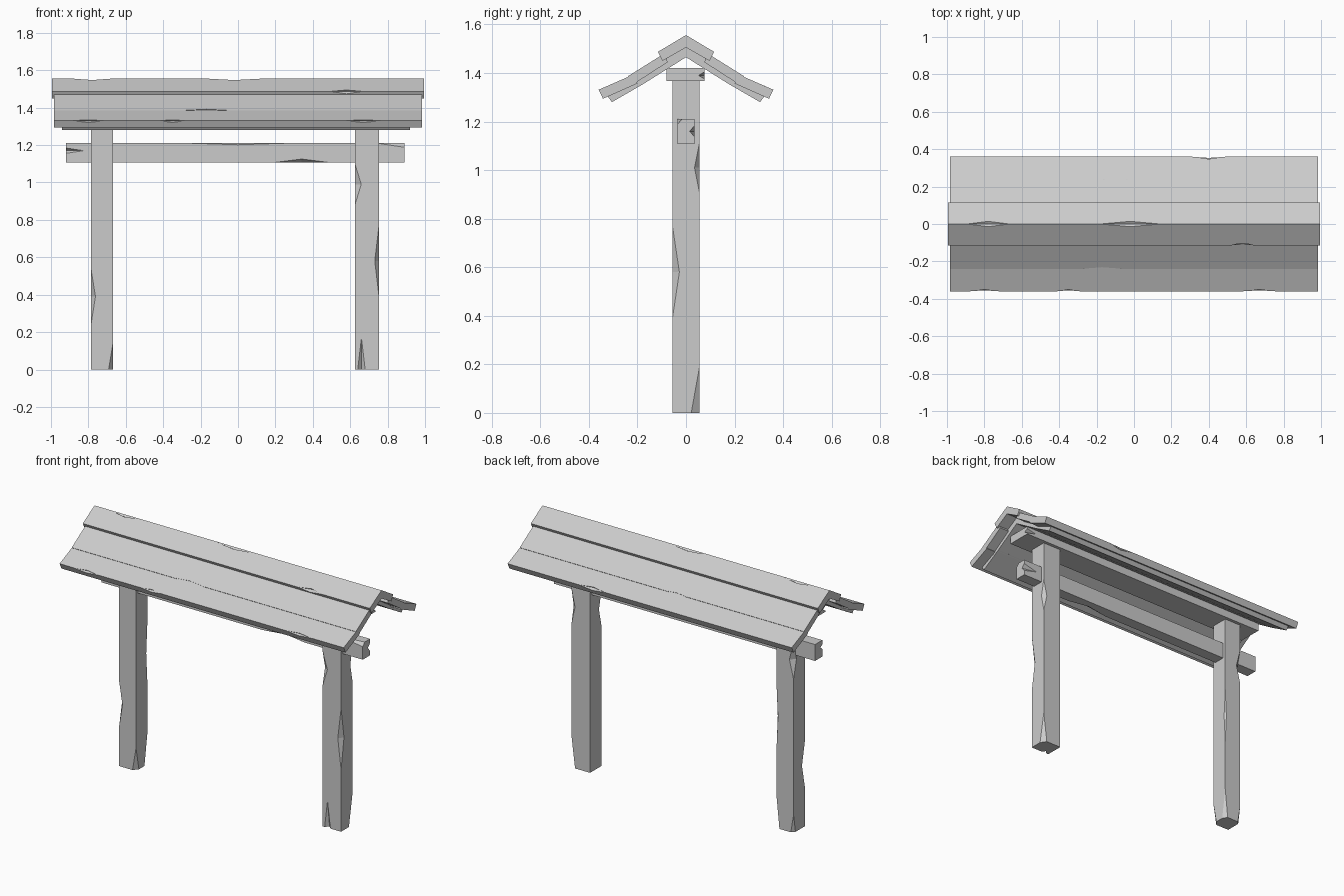
import bpy
import bmesh
from mathutils import Vector

cube = bpy.data.objects.get("Cube")
if cube:
    bpy.data.objects.remove(cube, do_unlink=True)

grey = bpy.data.materials.new("weathered grey")
grey.use_nodes = True
GREY = (0.6, 0.6, 0.6, 1)
grey.diffuse_color = GREY
grey.node_tree.nodes["Principled BSDF"].inputs["Base Color"].default_value = GREY


def make_object(name, bm):
    bmesh.ops.recalc_face_normals(bm, faces=bm.faces)
    mesh = bpy.data.meshes.new(name)
    bm.to_mesh(mesh)
    bm.free()
    mesh.materials.append(grey)
    obj = bpy.data.objects.new(name, mesh)
    bpy.context.collection.objects.link(obj)
    return obj


def add_chip(bm, centre, radii):
    """Stretched octahedron that bites a faceted chip out of an edge."""
    c = Vector(centre)
    tips = []
    for axis in range(3):
        step = Vector((0, 0, 0))
        step[axis] = radii[axis]
        tips.append((bm.verts.new(c + step), bm.verts.new(c - step)))
    for a in tips[0]:
        for b in tips[1]:
            for d in tips[2]:
                bm.faces.new((a, b, d))


def timber(name, profile, x0, x1, chips=()):
    """Extrude a (y, z) profile along x, then cut the chips away."""
    bm = bmesh.new()
    face = bm.faces.new([bm.verts.new((x0, y, z)) for y, z in profile])
    ext = bmesh.ops.extrude_face_region(bm, geom=[face])
    moved = [v for v in ext["geom"] if isinstance(v, bmesh.types.BMVert)]
    bmesh.ops.translate(bm, verts=moved, vec=(x1 - x0, 0, 0))
    obj = make_object(name, bm)
    if chips:
        cut = bmesh.new()
        for centre, radii in chips:
            add_chip(cut, centre, radii)
        cutter = make_object(name + "_cutter", cut)
        cutter.hide_render = True
        mod = obj.modifiers.new("chips", "BOOLEAN")
        mod.operation = "DIFFERENCE"
        mod.solver = "EXACT"
        mod.object = cutter
        bpy.context.view_layer.objects.active = obj
        bpy.ops.object.modifier_apply(modifier=mod.name)
        bpy.data.objects.remove(cutter, do_unlink=True)
    return obj


def rect(y0, y1, z0, z1):
    return [(y0, z0), (y1, z0), (y1, z1), (y0, z1)]


def chevron(points):
    """Mirror a half profile, given from top ridge round to bottom ridge."""
    return points + [(-y, z) for y, z in reversed(points[1:-1])]


# Posts, chipped at the corners and split at the feet
P = 0.056
timber("right_post", rect(-P, P, 0, 1.4), -0.785, -0.668, [
    ((-0.786, -P, 0.39), (0.024, 0.03, 0.15)),
    ((-0.667, -P, 0), (0.025, 0.03, 0.15)),
    ((-0.667, P, 0.7), (0.01, 0.012, 0.2)),
    ((-0.786, P, 1.08), (0.03, 0.03, 0.12)),
    ((-0.786, P, 0), (0.02, 0.02, 0.12)),
    ((-0.667, P, 0), (0.02, 0.03, 0.2)),
])
timber("left_post", rect(-P, P, 0, 1.4), 0.626, 0.754, [
    ((0.755, -P, 0.58), (0.024, 0.03, 0.2)),
    ((0.755, P, 1.01), (0.025, 0.022, 0.11)),
    ((0.755, P, 0), (0.025, 0.036, 0.2)),
    ((0.625, -P, 0.99), (0.034, 0.025, 0.11)),
    ((0.66, -P, 0), (0.02, 0.02, 0.17)),
])

# Cross rail through the posts
timber("cross_rail", rect(-0.036, 0.036, 1.107, 1.21), -0.92, 0.89, [
    ((0.34, -0.037, 1.106), (0.16, 0.03, 0.02)),
    ((0, -0.037, 1.211), (0.3, 0.02, 0.01)),
    ((0.89, -0.037, 1.211), (0.16, 0.022, 0.024)),
    ((0.89, 0.037, 1.16), (0.1, 0.022, 0.025)),
    ((-0.92, -0.037, 1.17), (0.1, 0.02, 0.015)),
])

# Beam under the ridge
timber("ridge_beam", rect(-0.08, 0.076, 1.368, 1.42), -0.91, 0.9, [
    ((0.9, 0.077, 1.39), (0.07, 0.025, 0.015)),
    ((-0.91, -0.081, 1.39), (0.07, 0.025, 0.015)),
])

# Lower roof layer
timber("inner_ridge_boards",
       chevron([(0, 1.515), (0.2, 1.388), (0.18, 1.352), (0, 1.465)]), -0.94, 0.92)

# Upper ridge boards
timber("ridge_boards",
       chevron([(0, 1.556), (0.116, 1.487), (0.097, 1.45), (0, 1.505)]), -0.995, 0.995, [
           ((-0.78, 0, 1.557), (0.12, 0.03, 0.018)),
           ((-0.02, 0, 1.557), (0.17, 0.03, 0.018)),
           ((0.58, -0.117, 1.487), (0.09, 0.022, 0.02)),
       ])

# Overlapping boards on each slope
lower_chips = {
    "front": [((x, -0.361, 1.33), (w, 0.016, 0.016))
              for x, w in ((-0.8, 0.09), (-0.35, 0.07), (0.67, 0.1))],
    "back": [((0.4, 0.361, 1.33), (0.1, 0.02, 0.02))],
}
middle_chips = {
    "front": [((-0.17, -0.241, 1.386), (0.12, 0.016, 0.015))],
    "back": [((-0.1, 0.241, 1.386), (0.08, 0.012, 0.012))],
}
for side, s in (("front", -1), ("back", 1)):
    def slope(points):
        return [(s * y, z) for y, z in points]

    timber(side + "_inner_board",
           slope([(0.19, 1.385), (0.322, 1.303), (0.305, 1.28), (0.17, 1.358)]), -0.94, 0.92)
    timber(side + "_middle_board",
           slope([(0.09, 1.48), (0.24, 1.386), (0.222, 1.35), (0.075, 1.445)]),
           -0.985, 0.985, middle_chips[side])
    timber(side + "_lower_board",
           slope([(0.22, 1.392), (0.36, 1.331), (0.342, 1.294), (0.2, 1.357)]),
           -0.985, 0.985, lower_chips[side])
